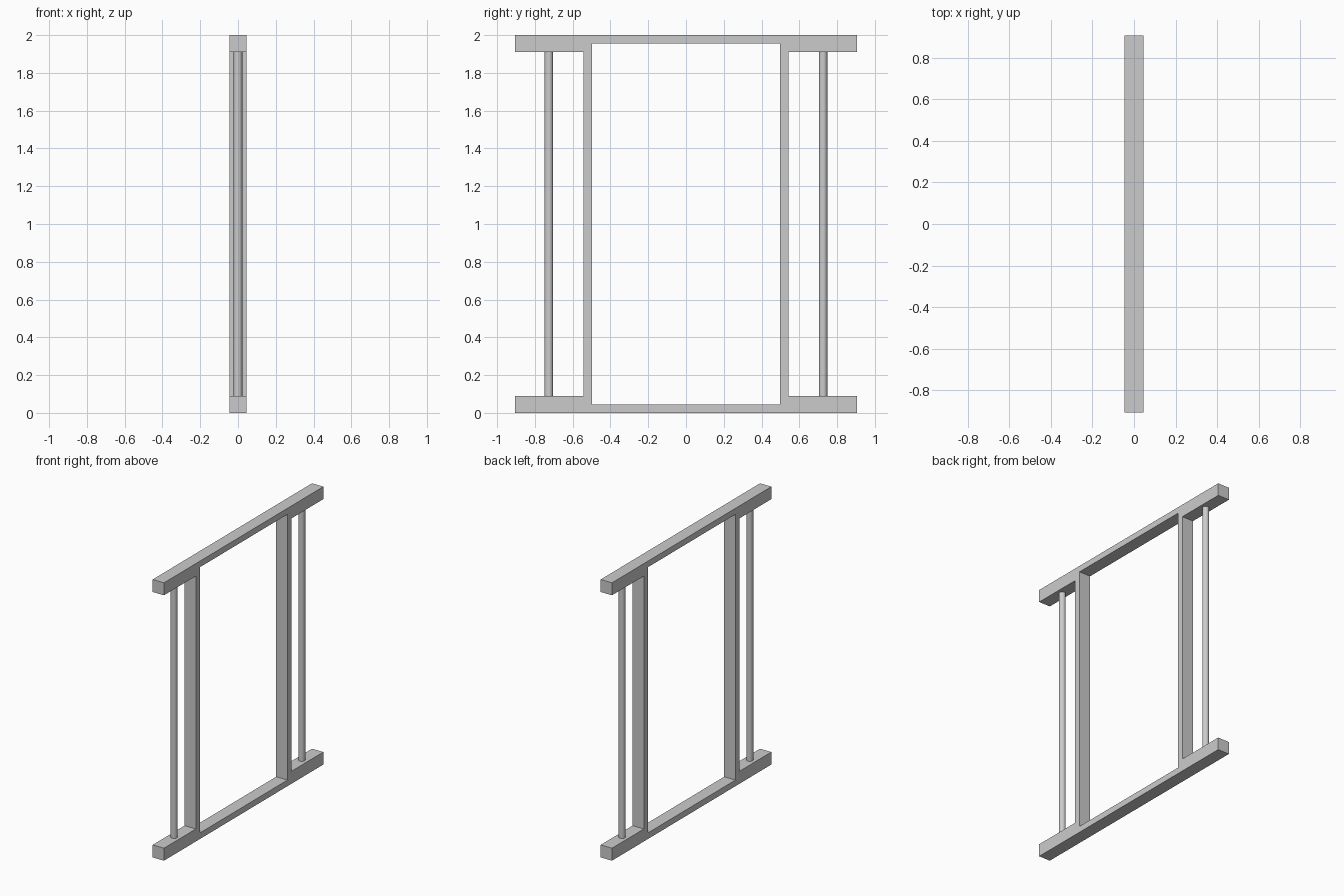
import bpy, bmesh

if "Cube" in bpy.data.objects:
    bpy.data.objects.remove(bpy.data.objects["Cube"])

DEPTH = 0.09      # frame thickness along x
MID_Z = 1.0       # mirror height


def mirror_yz(obj, y=True, z=True):
    mod = obj.modifiers.new("mirror", "MIRROR")
    mod.use_axis = (False, y, z)
    mod.merge_threshold = 0.0005


# Door frame: one quarter of the outline (y, z from centre), mirrored twice
quarter = [(0, 1), (0.906, 1), (0.906, 0.91), (0.543, 0.91),
           (0.543, 0), (0.498, 0), (0.498, 0.956), (0, 0.956)]
bm = bmesh.new()
face = bm.faces.new([bm.verts.new((-DEPTH / 2, y, z)) for y, z in quarter])
ext = bmesh.ops.extrude_face_region(bm, geom=[face], use_keep_orig=True)
bmesh.ops.translate(bm, vec=(DEPTH, 0, 0),
                    verts=[e for e in ext["geom"] if isinstance(e, bmesh.types.BMVert)])
# Open the faces lying on the mirror planes
seams = [f for f in bm.faces
         if all(abs(v.co.y) < 1e-6 for v in f.verts) or all(abs(v.co.z) < 1e-6 for v in f.verts)]
bmesh.ops.delete(bm, geom=seams, context="FACES_ONLY")
bmesh.ops.recalc_face_normals(bm, faces=bm.faces)
if sum(f.normal.z * f.calc_area() for f in bm.faces if f.calc_center_median().z > 0.99) < 0:
    bmesh.ops.reverse_faces(bm, faces=bm.faces)
mesh = bpy.data.meshes.new("door_frame")
bm.to_mesh(mesh)
bm.free()
frame = bpy.data.objects.new("door_frame", mesh)
frame.location.z = MID_Z
bpy.context.collection.objects.link(frame)
mirror_yz(frame)

# Round side rods between the top and bottom rails
for name, y in (("left_rod", -0.726), ("right_rod", 0.726)):
    bpy.ops.mesh.primitive_cylinder_add(vertices=32, radius=0.0225, depth=1.82,
                                        location=(0, y, MID_Z))
    bpy.context.object.name = name
    bpy.ops.object.shade_smooth_by_angle()
